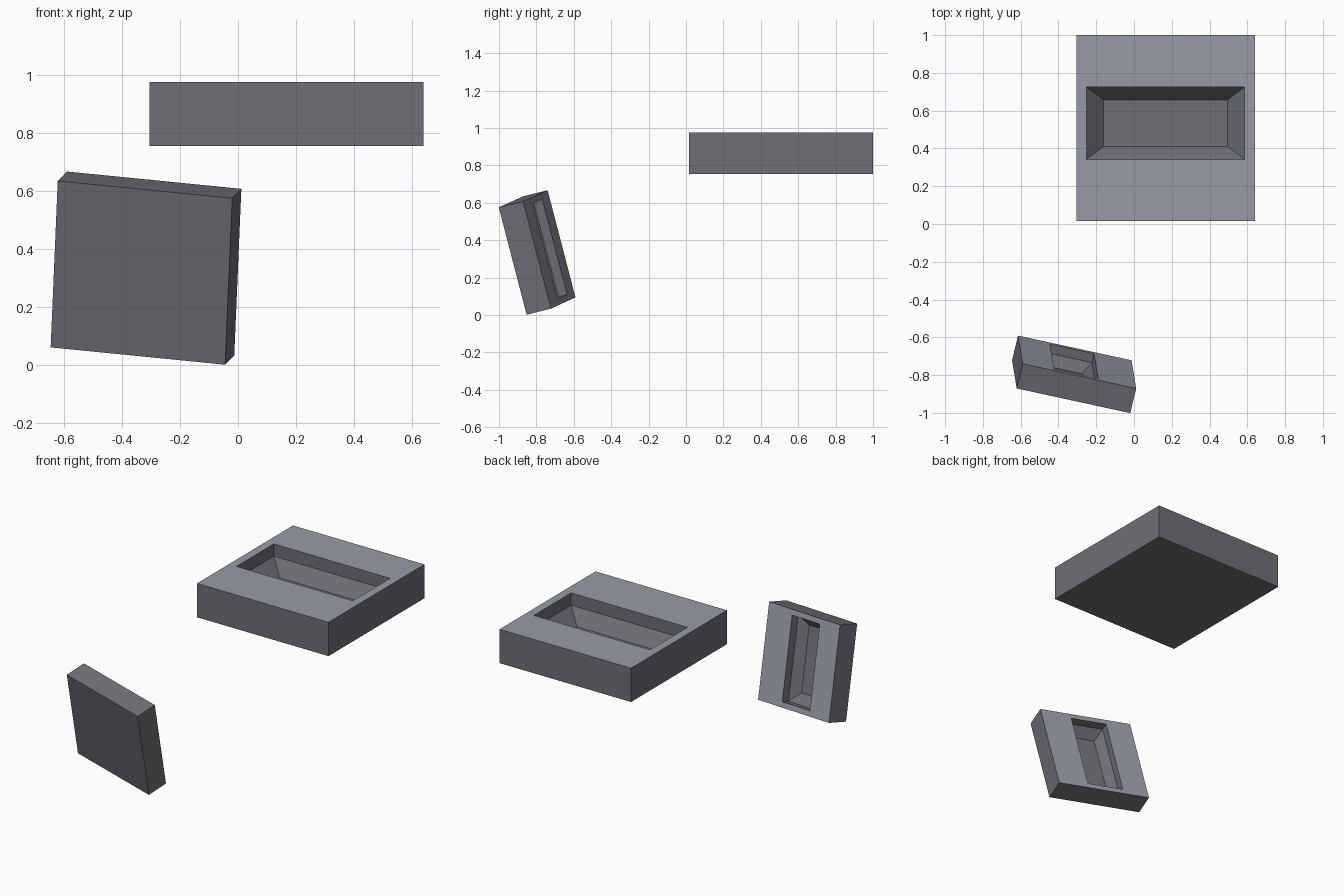
import bpy, bmesh
from mathutils import Matrix, Vector

if "Cube" in bpy.data.objects:
    bpy.data.objects.remove(bpy.data.objects["Cube"])


def material(name, rgb):
    m = bpy.data.materials.new(name)
    m.diffuse_color = (*rgb, 1.0)
    m.use_nodes = True
    m.node_tree.nodes["Principled BSDF"].inputs["Base Color"].default_value = m.diffuse_color
    return m


BODY = material("dark grey body", (0.155, 0.162, 0.18))
RIM = material("light blue grey rim", (0.31, 0.33, 0.375))

# Rectangular rings of the tray, from the bottom up the outside and down into the recess:
# x half width, y min, y max, z (relative to the block centre)
RINGS = [
    (0.4725, -0.4925, 0.4925, -0.11),   # base
    (0.4725, -0.4925, 0.4925, 0.11),    # outer top edge
    (0.418, -0.165, 0.218, 0.11),       # recess opening
    (0.418, -0.165, 0.218, 0.03),       # bottom of upright recess walls
    (0.328, -0.096, 0.149, -0.06),      # recess floor
]


def tray(name, matrix):
    bm = bmesh.new()
    rings = [[bm.verts.new(p) for p in ((-w, y0, z), (w, y0, z), (w, y1, z), (-w, y1, z))]
             for w, y0, y1, z in RINGS]
    bm.faces.new(rings[0][::-1])
    bm.faces.new(rings[-1])
    for k, (a, b) in enumerate(zip(rings, rings[1:])):
        for i in range(4):
            j = (i + 1) % 4
            f = bm.faces.new((a[i], a[j], b[j], b[i]))
            f.material_index = 1 if k == 1 else 0   # only the flat rim is light
    bmesh.ops.recalc_face_normals(bm, faces=bm.faces)
    mesh = bpy.data.meshes.new(name)
    bm.to_mesh(mesh)
    bm.free()
    mesh.materials.append(BODY)
    mesh.materials.append(RIM)
    ob = bpy.data.objects.new(name, mesh)
    bpy.context.collection.objects.link(ob)
    ob.matrix_world = matrix


# Large block lying flat, recess upward
tray("large_recessed_block", Matrix.Translation((0.1675, 0.5075, 0.865)))

# Small copy standing on a corner, recess facing the back
z = Vector((0.229, 0.945, 0.236)).normalized()
x = Vector((-0.042, 0.248, -0.968))
x = (x - z * x.dot(z)).normalized()
rotation = Matrix((x, z.cross(x), z)).transposed().to_4x4()
tray("small_recessed_block",
     Matrix.Translation((-0.317, -0.796, 0.3345)) @ rotation @ Matrix.Scale(0.6275, 4))
